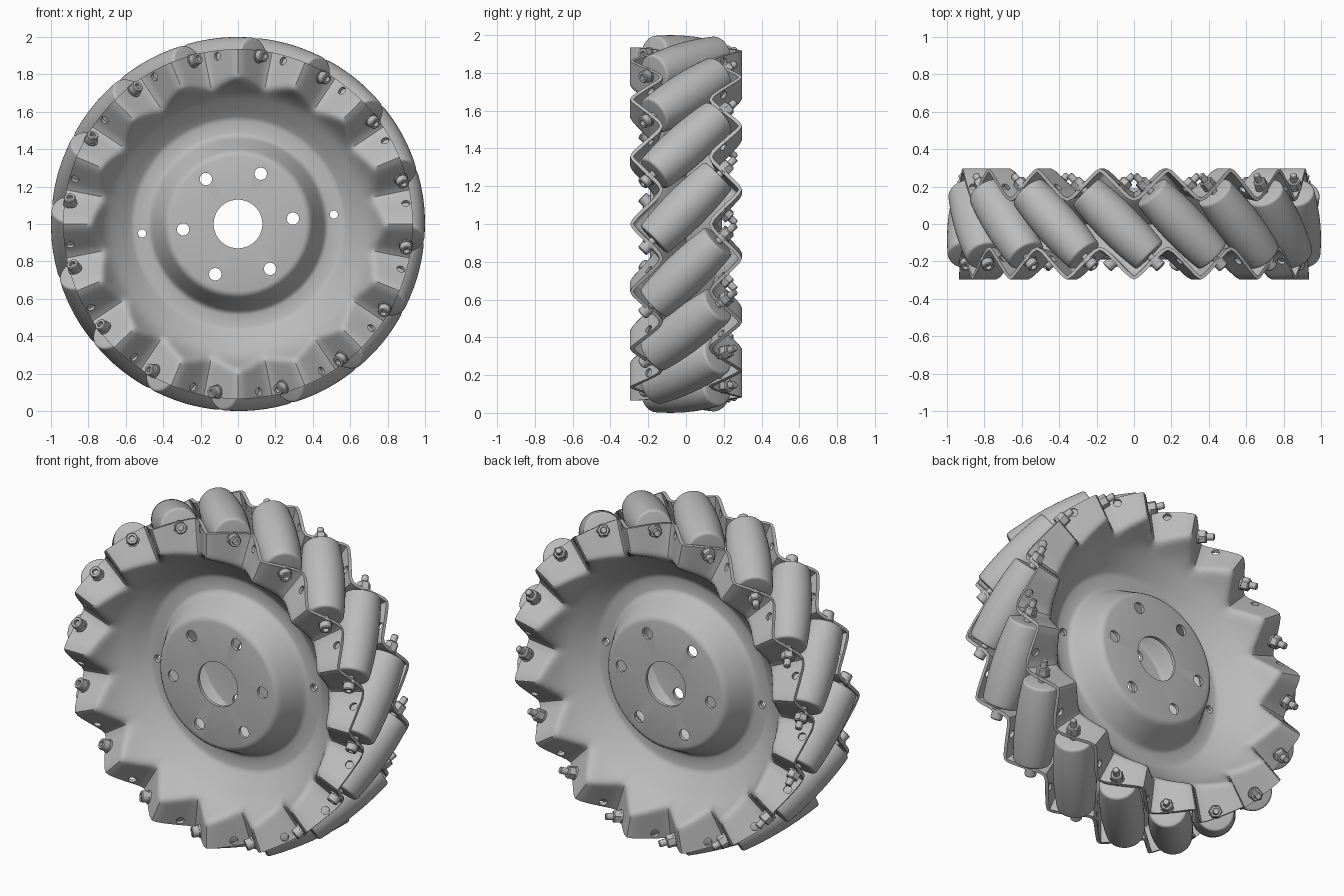
import bpy, bmesh
from math import sin, cos, tau, radians, asin, exp, log
from mathutils import Matrix, Vector

cube = bpy.data.objects.get("Cube")
if cube:
    bpy.data.objects.remove(cube, do_unlink=True)

COUNT = 16
STEP = tau / COUNT
HUB = Vector((0, 0, 1))
AXLE_R = 0.882

grey = bpy.data.materials.new("plain grey")
grey.use_nodes = True
grey.diffuse_color = (0.5, 0.5, 0.5, 1)
grey.node_tree.nodes["Principled BSDF"].inputs["Base Color"].default_value = (0.5, 0.5, 0.5, 1)


def add(name, mesh, matrix=Matrix()):
    ob = bpy.data.objects.new(name, mesh)
    ob.matrix_world = matrix
    bpy.context.collection.objects.link(ob)
    return ob


def finish(mesh, angle=35):
    mesh.materials.clear()
    mesh.materials.append(grey)
    mesh.shade_smooth()
    mesh.set_sharp_from_angle(angle=radians(angle))


def lathe(bm, profile, sides):
    """Closed solid of revolution about z from (radius, z) points."""
    rings = [[bm.verts.new((r * cos(tau * j / sides), r * sin(tau * j / sides), z))
              for j in range(sides)] for r, z in profile]
    for a, b in zip(rings, rings[1:]):
        for j in range(sides):
            k = (j + 1) % sides
            bm.faces.new((a[j], a[k], b[k], b[j]))
    bm.faces.new(rings[0])
    bm.faces.new(rings[-1])
    bmesh.ops.recalc_face_normals(bm, faces=bm.faces)


def solid(name, *parts):
    bm = bmesh.new()
    for profile, sides in parts:
        lathe(bm, profile, sides)
    mesh = bpy.data.meshes.new(name)
    bm.to_mesh(mesh)
    bm.free()
    finish(mesh)
    return mesh


def axle_frame(theta, lean):
    """Local z runs along a line at 45 degrees between tangent and wheel axis."""
    radial = Vector((sin(theta), 0, cos(theta)))
    z = (Vector((cos(theta), 0, -sin(theta))) + Vector((0, lean, 0))).normalized()
    m = Matrix((radial, z.cross(radial), z)).transposed().to_4x4()
    m.translation = HUB + AXLE_R * radial
    return m


# Barrel rollers with rounded ends, whose outer edges together form a circle
HALF = 0.242
ROUND = 0.015
barrel = []
for i in range(13):
    z = (HALF - ROUND) * (i / 6 - 1)
    barrel.append((1 - (AXLE_R ** 2 + z * z / 2) ** 0.5, z))
end_r = barrel[0][0] - ROUND
fillet = [(end_r + ROUND * sin(tau / 16 * i), HALF - ROUND + ROUND * cos(tau / 16 * i))
          for i in range(4)]
roller = solid("roller", ([(r, -z) for r, z in fillet] + barrel + fillet[::-1], 48))

# Axle bolt: socket head in front, washer, hex nut and thread end behind
bolt = solid(
    "axle_bolt",
    ([(0.02, -0.285), (0.02, 0.285)], 20),
    ([(0.038, 0.272), (0.038, 0.288)], 24),
    ([(0.032, 0.288), (0.032, 0.322), (0.028, 0.327), (0.016, 0.327), (0.016, 0.305)], 24),
    ([(0.038, -0.288), (0.038, -0.272)], 24),
    ([(0.031, -0.328), (0.037, -0.322), (0.037, -0.288)], 6),
    ([(0.015, -0.370), (0.019, -0.365), (0.019, -0.32)], 20))

for k in range(COUNT):
    frame = axle_frame((k - 0.25) * STEP, -1)
    add(f"roller_{k + 1}", roller, frame)
    add(f"axle_bolt_{k + 1}", bolt, frame)

# Cutter for lug holes, dowel holes and the spare axle holes
bm = bmesh.new()


def drill(radius, length, matrix):
    bmesh.ops.create_cone(bm, cap_ends=True, segments=24, radius1=radius,
                          radius2=radius, depth=length, matrix=matrix)


for k in range(COUNT):
    drill(0.022, 0.7, axle_frame((k + 0.25) * STEP, 1))
holes = [(0.295, 0.033, k) for k in range(6)] + [(0.515, 0.022, k) for k in (0, 3)]
for dist, radius, k in holes:
    a = STEP / 4 + k * tau / 6
    drill(radius, 0.8, Matrix.Translation(HUB + dist * Vector((cos(a), 0, sin(a))))
          @ Matrix.Rotation(tau / 4, 4, "X"))
cut_mesh = bpy.data.meshes.new("hole_cutter")
bm.to_mesh(cut_mesh)
bm.free()
cutter = add("hole_cutter", cut_mesh)
cutter.hide_render = True

# Dished plate: raised boss, flat web, conical bowl, then zigzag rim
BOWL = [(0.13, 0.19), (0.36, 0.19), (0.378, 0.185), (0.392, 0.17), (0.403, 0.15),
        (0.450, 0.06), (0.462, 0.037), (0.474, 0.024), (0.488, 0.02), (0.55, 0.02),
        (0.563, 0.023), (0.575, 0.03), (0.61, 0.059), (0.64, 0.084), (0.67, 0.11),
        (0.69, 0.13), (0.705, 0.148), (0.72, 0.17), (0.735, 0.197), (0.75, 0.229),
        (0.765, 0.266), (0.78, 0.306), (0.795, 0.35), (0.81, 0.395), (0.83, 0.45),
        (0.86, 0.52), (0.9, 0.6), (0.935, 0.7)]


def depth(r, d, theta):
    """Bowl blended into a rim whose folds keep their slope at every radius."""
    if r < 0.5:
        return d
    fold = 0.084 * r
    zigzag = 0.297 - fold + fold * asin(0.95 * cos(COUNT * theta)) / asin(0.95)
    k = 0.02
    return -k * log(exp(-d / k) + exp(-zigzag / k))


def plate(name, side, phase):
    n = COUNT * 16
    bm = bmesh.new()
    rows = []
    for r, d in BOWL:
        row = []
        for j in range(n):
            t = tau * j / n
            row.append(bm.verts.new((r * sin(t), side * depth(r, d, t - phase), 1 + r * cos(t))))
        rows.append(row)
    for a, b in zip(rows, rows[1:]):
        for j in range(n):
            k = (j + 1) % n
            quad = (a[j], b[j], b[k], a[k])
            bm.faces.new(quad if side > 0 else quad[::-1])
    mesh = bpy.data.meshes.new(name)
    bm.to_mesh(mesh)
    bm.free()
    ob = add(name, mesh)
    shell = ob.modifiers.new("thickness", "SOLIDIFY")
    shell.thickness = 0.019
    shell.offset = -1
    cut = ob.modifiers.new("holes", "BOOLEAN")
    cut.operation = "DIFFERENCE"
    cut.solver = "EXACT"
    cut.object = cutter
    bpy.context.view_layer.update()
    graph = bpy.context.evaluated_depsgraph_get()
    baked = bpy.data.meshes.new_from_object(ob.evaluated_get(graph))
    ob.modifiers.clear()
    ob.data = baked
    finish(baked, 40)


plate("front_plate", -1, 0)
plate("back_plate", 1, STEP / 2)
bpy.data.objects.remove(cutter, do_unlink=True)
